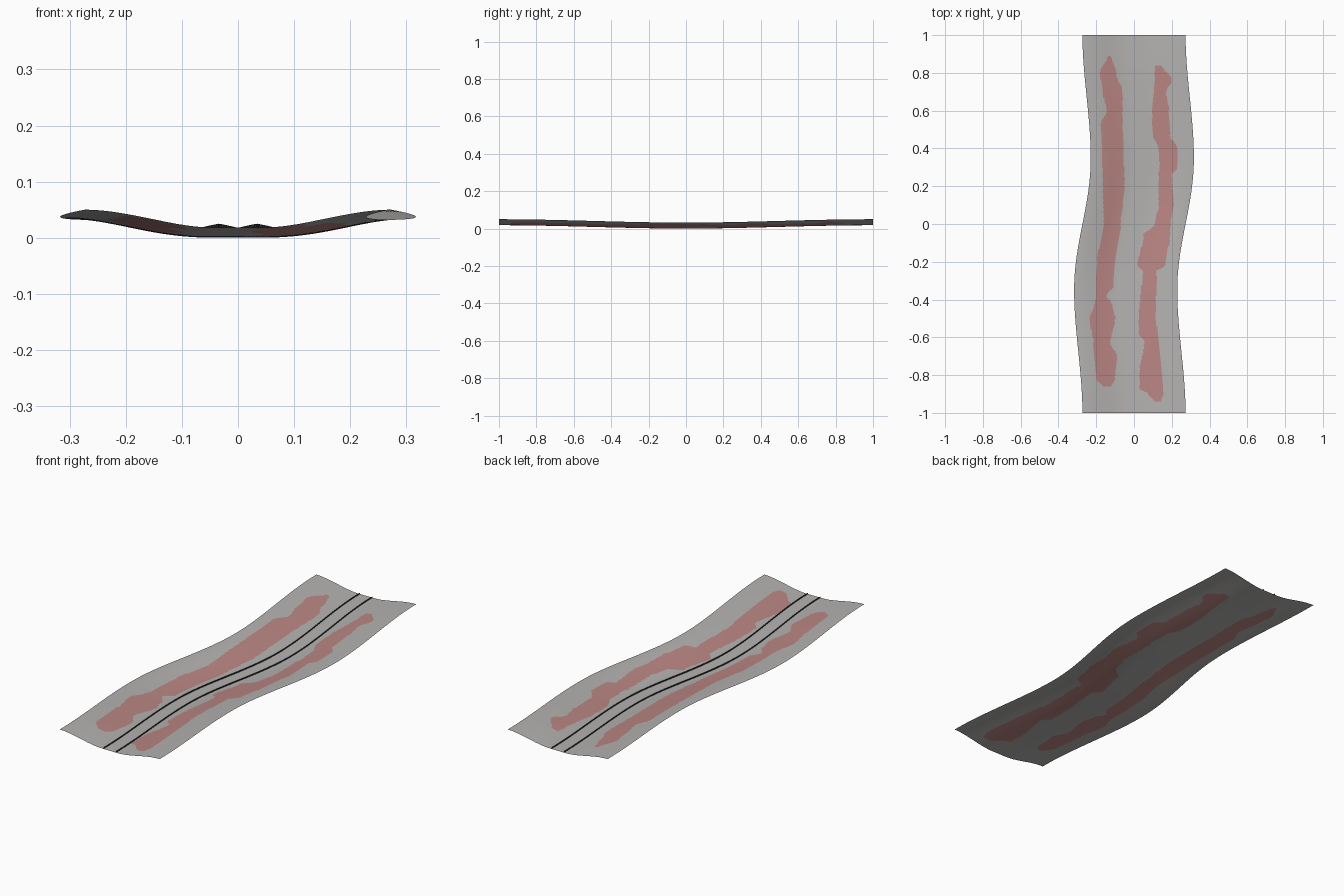
import bpy
import bmesh
import math

HALF_WIDTH = 0.273
RAIL_OFFSET = 0.034
RAIL_HEIGHT = 0.007

# Remove the default cube
cube = bpy.data.objects.get("Cube")
if cube:
    bpy.data.objects.remove(cube, do_unlink=True)


def make_material(name, color):
    mat = bpy.data.materials.new(name)
    mat.use_nodes = True
    rgba = (*color, 1.0)
    mat.diffuse_color = rgba
    mat.node_tree.nodes["Principled BSDF"].inputs["Base Color"].default_value = rgba
    return mat


grey = make_material("pale grey", (0.46, 0.45, 0.44))
red = make_material("dusty red", (0.49, 0.24, 0.23))
dark = make_material("dark grey", (0.03, 0.03, 0.03))


def smoothstep(t):
    t = max(0.0, min(1.0, t))
    return t * t * (3 - 2 * t)


def centre_x(y):
    """Sideways sway of the track along its length."""
    peak = 0.35
    if abs(y) < peak:
        return 0.044 * math.sin(math.pi / 2 * y / peak)
    return math.copysign(0.044, y) * smoothstep((1 - abs(y)) / (1 - peak))


def surface_z(u, y):
    """Sagging length plus a channel cross-section with raised sides."""
    sag = 0.018 * smoothstep(abs(y))
    return sag + 0.032 * smoothstep((abs(u) - 0.04) / (HALF_WIDTH - 0.04))


# Painted patches: (y, first edge x, last edge x) from back to front
LEFT_PATCH = [
    (.89, -.14, -.12), (.8, -.18, -.095), (.7, -.165, -.06), (.6, -.145, -.06),
    (.53, -.175, -.06), (.2, -.165, -.05), (0, -.16, -.07), (-.2, -.195, -.1),
    (-.33, -.2, -.11), (-.38, -.2, -.145), (-.43, -.21, -.115), (-.5, -.235, -.1),
    (-.63, -.215, -.125), (-.7, -.21, -.09), (-.82, -.2, -.1), (-.86, -.165, -.12),
]
RIGHT_PATCH = [
    (.84, .11, .15), (.76, .11, .2), (.7, .105, .17), (.6, .095, .185),
    (.47, .1, .19), (.4, .13, .23), (.3, .135, .23), (.26, .13, .2),
    (.1, .13, .21), (0, .11, .195), (-.06, .05, .19), (-.22, .02, .165),
    (-.25, .045, .12), (-.5, .025, .115), (-.58, .025, .125), (-.62, .055, .13),
    (-.78, .03, .145), (-.87, .03, .155), (-.9, .075, .155), (-.94, .11, .145),
]


def in_patch(x, y, rows):
    for (y0, a0, b0), (y1, a1, b1) in zip(rows, rows[1:]):
        if y1 <= y <= y0:
            t = smoothstep((y0 - y) / (y0 - y1))
            return a0 + (a1 - a0) * t <= x <= b0 + (b1 - b0) * t
    return False


def finish(bm, name, materials):
    mesh = bpy.data.meshes.new(name)
    bm.to_mesh(mesh)
    bm.free()
    for mat in materials:
        mesh.materials.append(mat)
    obj = bpy.data.objects.new(name, mesh)
    bpy.context.collection.objects.link(obj)
    for poly in mesh.polygons:
        poly.use_smooth = True
    return obj


# Track surface: a fine sheet bent into a swaying channel
bm = bmesh.new()
bmesh.ops.create_grid(bm, x_segments=100, y_segments=360, size=1)
for v in bm.verts:
    u, y = v.co.x * HALF_WIDTH, v.co.y
    v.co = (u + centre_x(y), y, surface_z(u, y))
for face in bm.faces:
    c = face.calc_center_median()
    painted = any(in_patch(c.x, c.y, rows) for rows in (LEFT_PATCH, RIGHT_PATCH))
    face.material_index = 1 if painted else 0
finish(bm, "track_surface", [grey, red])


# Rails: two thin upright strips following the centre line
def add_rail(name, offset):
    bm = bmesh.new()
    steps = 120
    previous = None
    for i in range(steps + 1):
        y = -1 + 2 * i / steps
        x, z = offset + centre_x(y), surface_z(offset, y)
        pair = [bm.verts.new((x, y, z)), bm.verts.new((x, y, z + RAIL_HEIGHT))]
        if previous:
            bm.faces.new((previous[0], pair[0], pair[1], previous[1]))
        previous = pair
    finish(bm, name, [dark])


add_rail("left_rail", RAIL_OFFSET)
add_rail("right_rail", -RAIL_OFFSET)
